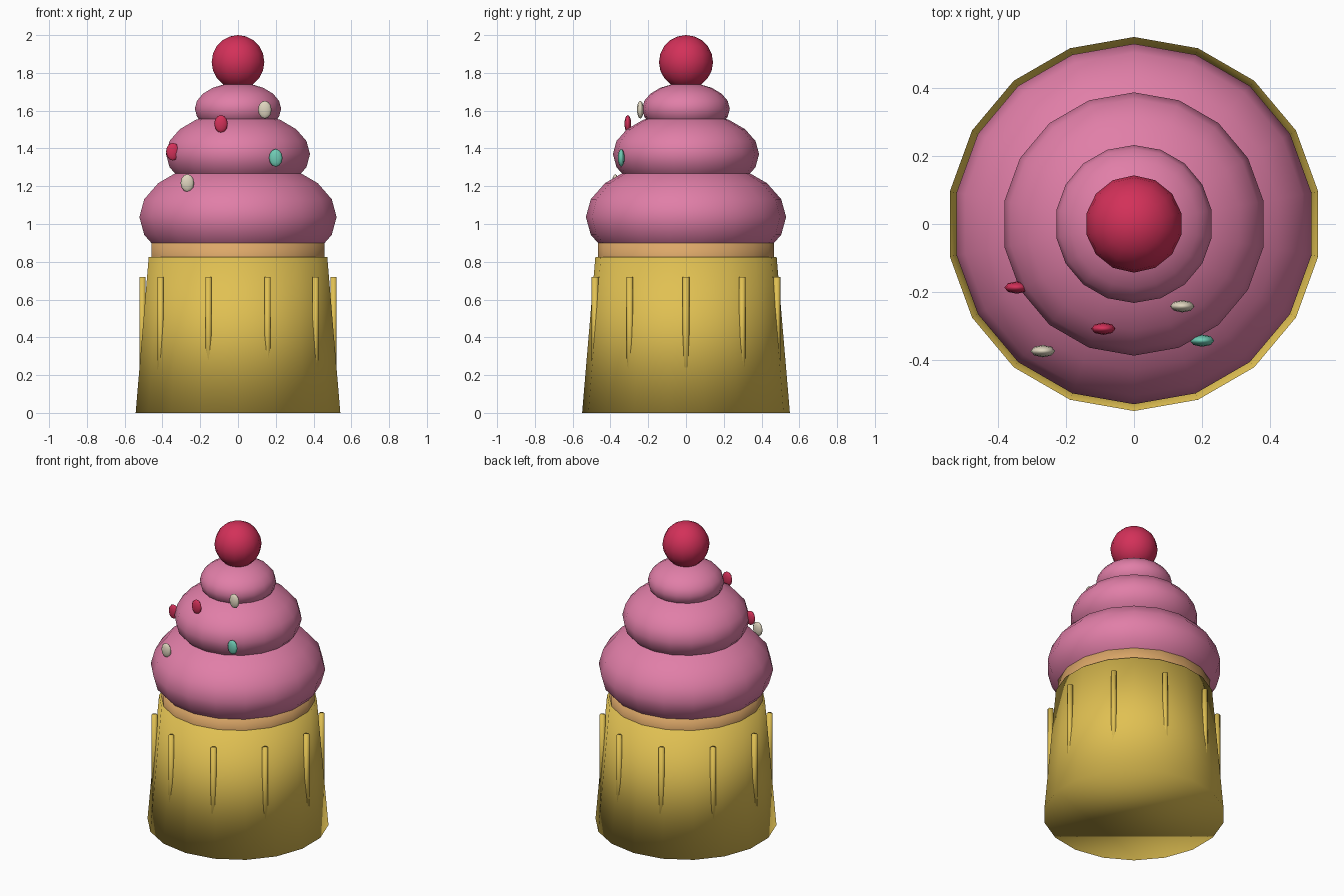
import bpy
from math import cos, sin, tau

if "Cube" in bpy.data.objects:
    bpy.data.objects.remove(bpy.data.objects["Cube"], do_unlink=True)


def material(name, r, g, b):
    mat = bpy.data.materials.new(name)
    mat.use_nodes = True
    mat.diffuse_color = (r, g, b, 1)
    mat.node_tree.nodes["Principled BSDF"].inputs["Base Color"].default_value = (r, g, b, 1)
    return mat


paper = material("paper yellow", 0.75, 0.53, 0.085)
sponge = material("sponge tan", 0.72, 0.39, 0.14)
icing = material("icing pink", 0.75, 0.21, 0.39)
red = material("cherry red", 0.65, 0.03, 0.10)
cream = material("cream", 0.74, 0.67, 0.52)
mint = material("mint green", 0.16, 0.60, 0.46)


def finish(name, mat):
    obj = bpy.context.object
    obj.name = name
    obj.data.materials.append(mat)
    bpy.ops.object.shade_smooth()
    return obj


def cone(name, mat, sides, r_bottom, r_top, z0, z1, x=0, y=0):
    bpy.ops.mesh.primitive_cone_add(vertices=sides, radius1=r_bottom, radius2=r_top,
                                    depth=z1 - z0, location=(x, y, (z0 + z1) / 2))
    return finish(name, mat)


def ball(name, mat, location, radii, segments, rings):
    bpy.ops.mesh.primitive_uv_sphere_add(segments=segments, ring_count=rings,
                                         radius=1, location=location)
    bpy.context.object.scale = radii
    return finish(name, mat)


# Paper wrapper and the sponge showing above it
cone("wrapper", paper, 18, 0.55, 0.48, 0, 0.825)
cone("sponge", sponge, 18, 0.466, 0.466, 0.70, 0.93)

# Upright pleats that sink into the flaring wrapper
for i in range(10):
    a = tau * i / 10
    cone(f"pleat_{i + 1}", paper, 6, 0.018, 0.018, 0.12, 0.72,
         0.506 * cos(a), 0.506 * sin(a))

# Three squashed icing tiers
tiers = [("lower", 1.037, 0.53, 0.305), ("middle", 1.37, 0.387, 0.224),
         ("upper", 1.61, 0.232, 0.137)]
for name, z, r, h in tiers:
    ball(f"{name}_icing", icing, (0, 0, z), (r, r, h), 18, 10)

# Cherry
ball("cherry", red, (0, 0, 1.857), (0.143, 0.143, 0.143), 14, 10)

# Sprinkles on the front
sprinkles = [(cream, 0.142, -0.242, 1.605), (red, -0.09, -0.308, 1.53),
             (red, -0.345, -0.187, 1.383), (mint, 0.2, -0.343, 1.35),
             (cream, -0.268, -0.374, 1.217)]
for i, (mat, x, y, z) in enumerate(sprinkles):
    ball(f"sprinkle_{i + 1}", mat, (x, y, z), (0.036, 0.018, 0.047), 8, 6)
